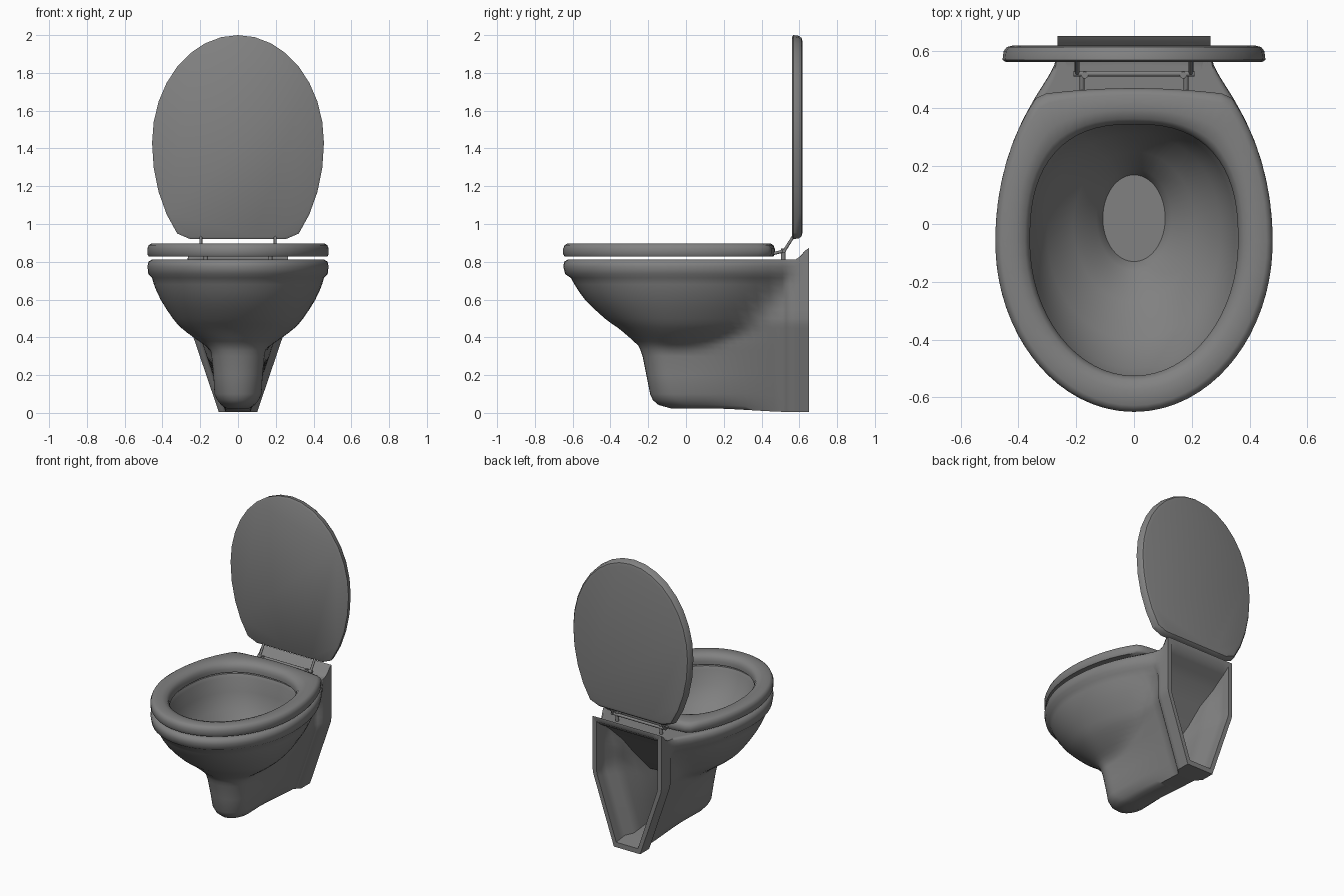
import bpy, bmesh
from math import sin, cos, atan2, pi, radians
from mathutils import Vector

if "Cube" in bpy.data.objects:
    bpy.data.objects.remove(bpy.data.objects["Cube"])

grey = bpy.data.materials.new("grey_ceramic")
grey.use_nodes = True
GREY = (0.22, 0.22, 0.22, 1)
grey.diffuse_color = GREY
grey.node_tree.nodes["Principled BSDF"].inputs["Base Color"].default_value = GREY


def finish(bm, name, angle=40):
    bmesh.ops.recalc_face_normals(bm, faces=bm.faces)
    mesh = bpy.data.meshes.new(name)
    bm.to_mesh(mesh)
    bm.free()
    mesh.materials.append(grey)
    mesh.shade_smooth()
    mesh.set_sharp_from_angle(angle=radians(angle))
    obj = bpy.data.objects.new(name, mesh)
    bpy.context.collection.objects.link(obj)
    return obj


def bridge(bm, a, b, closed=True):
    n = len(a)
    for i in range(n if closed else n - 1):
        j = (i + 1) % n
        bm.faces.new((a[i], a[j], b[j], b[i]))


def ring(bm, points):
    return [bm.verts.new(p) for p in points]


def step(lo, hi, v):
    t = max(0, min(1, (v - lo) / (hi - lo)))
    return t * t * (3 - 2 * t)


def power(v, e):
    return abs(v) ** e * (1 if v >= 0 else -1)


def egg(phi, width, front, back, mid, square=1.0):
    """Point on an egg outline; the back half can be squarer."""
    e = square if sin(phi) > 0 else 1
    reach = back - mid if sin(phi) > 0 else mid - front
    return Vector((width * power(cos(phi), e), mid + reach * power(sin(phi), e)))


MID, BACK = -0.06, 0.65


def lip(y):
    return 0.06 * step(0.585, BACK, y)


def plate(z):
    return min(0.265, 0.1 + 0.34 * z)


def stem_wall(y, z, stem):
    # stem tapering back to the wall flange; the flange step fades out at the top
    notch = 0.035 * (1 - step(0.6, 0.75, z))
    s = stem + (plate(z) - notch - stem) * step(-0.1, 0.53, y)
    return s + (plate(z) - s) * step(0.515, 0.55, y)


def half_width(y, z, stem, stem_front, bowl, front, back):
    nose = max(0, min(1, (y - stem_front) / 0.13))
    s = stem_wall(y, z, stem) * (1 - (1 - nose) ** 2) ** 0.5
    # egg-shaped bowl
    b = 0
    if bowl and front < y < back:
        u = (y - MID) / (back - MID) if y > MID else (MID - y) / (MID - front)
        b = bowl * (1 - u * u) ** 0.5
    return (s ** 8 + b ** 8) ** 0.125


# Pan: levels are height, stem width, stem front, bowl width, bowl front, bowl back
levels = [
    (0.004, 0.06, -0.08, 0, 0, 0), (0.025, 0.09, -0.145, 0, 0, 0),
    (0.06, 0.11, -0.175, 0, 0, 0), (0.1, 0.125, -0.19, 0, 0, 0),
    (0.2, 0.13, -0.21, 0, 0, 0), (0.3, 0.14, -0.23, 0, 0, 0),
    (0.33, 0.145, -0.24, 0.1, -0.18, 0.2), (0.36, 0.15, -0.25, 0.17, -0.255, 0.26),
    (0.4, 0.15, -0.25, 0.235, -0.3, 0.32), (0.45, 0.15, -0.25, 0.3, -0.36, 0.4),
    (0.5, 0.15, -0.25, 0.345, -0.43, 0.45), (0.6, 0.15, -0.25, 0.41, -0.535, 0.53),
    (0.68, 0.15, -0.25, 0.445, -0.59, 0.58), (0.715, 0.15, -0.25, 0.455, -0.61, 0.61),
    (0.735, 0.15, -0.25, 0.475, -0.64, 0.63), (0.775, 0.15, -0.25, 0.48, -0.65, 0.64),
    (0.8, 0.15, -0.25, 0.475, -0.645, 0.64), (0.812, 0.15, -0.25, 0.455, -0.625, 0.63),
]
# Extra in-between levels keep the belly of the bowl smooth
dense = []
for i, level in enumerate(levels):
    dense.append(level)
    if 7 <= i <= 11:
        four = zip(*levels[i - 1:i + 3])
        dense.append(tuple((9 * (b + c) - a - d) / 16 for a, b, c, d in four))

bm = bmesh.new()
rows = []
for z, stem, sf, bowl, bf, bb in dense:
    tip = min(sf, bf)
    ys = [tip + (0.51 - tip) * (i / 26) ** 1.7 for i in range(27)]
    ys += [0.53, 0.55, 0.58, 0.61, 0.63, BACK]
    side = [(half_width(y, z, stem, sf, bowl, bf, bb), y,
             z + lip(y) * step(0.7, 0.812, z) + 0.02 * step(0.1, 0, z) * step(0.6, 0.1, y))
            for y in ys]
    side[0] = (0, tip, side[0][2])
    left = [(-x, y, h) for x, y, h in side[1:]]
    rows.append(ring(bm, side[::-1] + left))
for low, high in zip(rows, rows[1:]):
    bridge(bm, low, high, closed=False)

# Underside of the foot
base = rows[0]
n = len(base)
for i in range(n // 2 - 1):
    bm.faces.new((base[i], base[i + 1], base[n - 2 - i], base[n - 1 - i]))
bm.faces.new(base[n // 2 - 1:n // 2 + 2])

# Rim deck with the raised lip at the wall, then the inside of the bowl
xb = rows[-1][0].co.x
top_z = rows[-1][0].co.z
back_edge = ring(bm, [(xb * (i / 5 - 1), BACK, top_z) for i in range(1, 10)])
outer = rows[-1] + back_edge
phis = [atan2(v.co.y - MID, v.co.x) for v in outer]
last = outer
for f in (0.07, 0.14, 0.22, 0.35, 0.7):
    pts = []
    for v, phi in zip(outer, phis):
        p = v.co.xy.lerp(egg(phi, 0.375, -0.54, 0.36, MID, 0.8), f)
        pts.append((p.x, p.y, 0.812 + lip(p.y)))
    new = ring(bm, pts)
    bridge(bm, last, new)
    last = new
for z, w, front, back, mid, sq in [
        (0.812, 0.375, -0.54, 0.36, MID, 0.8), (0.79, 0.362, -0.53, 0.35, MID, 0.8),
        (0.7, 0.35, -0.5, 0.34, MID, 0.85), (0.6, 0.3, -0.4, 0.31, -0.04, 0.9),
        (0.5, 0.21, -0.27, 0.25, 0, 1), (0.43, 0.13, -0.16, 0.19, 0.02, 1),
        (0.38, 0.108, -0.13, 0.17, 0.02, 1)]:
    new = ring(bm, [(*egg(phi, w, front, back, mid, sq), z) for phi in phis])
    bridge(bm, last, new)
    last = new
bm.faces.new(last)

# Hollow behind the pan, following the stem walls and open towards the wall
loop = [r[0] for r in rows] + back_edge[::-1] + [r[-1] for r in reversed(rows)]
last = loop
for y, top, bottom in [(BACK, 0.84, 0.035), (0.6, 0.8, 0.04), (0.55, 0.77, 0.045),
                       (0.5, 0.73, 0.05), (0.42, 0.64, 0.055), (0.33, 0.52, 0.06),
                       (0.22, 0.38, 0.07), (0.08, 0.31, 0.08), (-0.03, 0.27, 0.09)]:
    pts = []
    for v in loop:
        z = bottom + v.co.z / 0.872 * (top - bottom)
        pts.append((v.co.x / plate(v.co.z) * (stem_wall(y, z, 0.11) - 0.03), y, z))
    new = ring(bm, pts)
    bridge(bm, last, new)
    last = new
bm.faces.new(last)
finish(bm, "toilet_pan", 55)

# Seat: a rounded section swept between the outer and inner outlines
bm = bmesh.new()
section = [(0.06, 0.828), (0, 0.84), (0, 0.87), (0.06, 0.888), (0.18, 0.897), (0.6, 0.897),
           (0.85, 0.888), (0.96, 0.87), (1, 0.85), (1, 0.828)]
rings = []
for f, z in section:
    pts = []
    for i in range(64):
        phi = 2 * pi * i / 64
        out = egg(phi, 0.48, -0.65, 0.64, MID)
        out.y = min(out.y, 0.47 - 0.2 * out.x ** 2)
        p = out.lerp(egg(phi, 0.36, -0.525, 0.345, MID, 0.8), f)
        pts.append((p.x, p.y, z))
    rings.append(ring(bm, pts))
for a, b in zip(rings, rings[1:] + rings[:1]):
    bridge(bm, a, b)
finish(bm, "seat", 50)

# Lid: upright, flat faced, with rounded edges
bm = bmesh.new()
rings = []
for y, inset in [(0.56, 0.012), (0.568, 0), (0.598, 0.004), (0.612, 0.015), (0.617, 0.035)]:
    pts = []
    for i in range(32):
        p = egg(2 * pi * i / 32, 0.455 - inset, 0.75 + inset, 2 - inset, 1.43)
        pts.append((p.x, y, max(p.y, 0.92 + inset)))
    rings.append(ring(bm, pts))
for a, b in zip(rings, rings[1:]):
    bridge(bm, a, b)
bm.faces.new(rings[0])
bm.faces.new(rings[-1])
finish(bm, "lid", 35)


def rod(name, start, end, radius):
    a, b = Vector(start), Vector(end)
    bm = bmesh.new()
    bmesh.ops.create_cone(bm, cap_ends=True, segments=12, radius1=radius,
                          radius2=radius, depth=(b - a).length)
    obj = finish(bm, name)
    obj.location = (a + b) / 2
    obj.rotation_euler = (b - a).to_track_quat("Z", "Y").to_euler()


# Hinge
rod("hinge_bar", (-0.21, 0.52, 0.858), (0.21, 0.52, 0.858), 0.01)
for side, s in (("left", 1), ("right", -1)):
    rod(side + "_hinge_post", (s * 0.17, 0.515, 0.8), (s * 0.17, 0.515, 0.87), 0.012)
    rod(side + "_seat_arm", (s * 0.18, 0.45, 0.84), (s * 0.18, 0.52, 0.858), 0.008)
    rod(side + "_lid_arm", (s * 0.197, 0.52, 0.858), (s * 0.197, 0.575, 0.945), 0.008)
